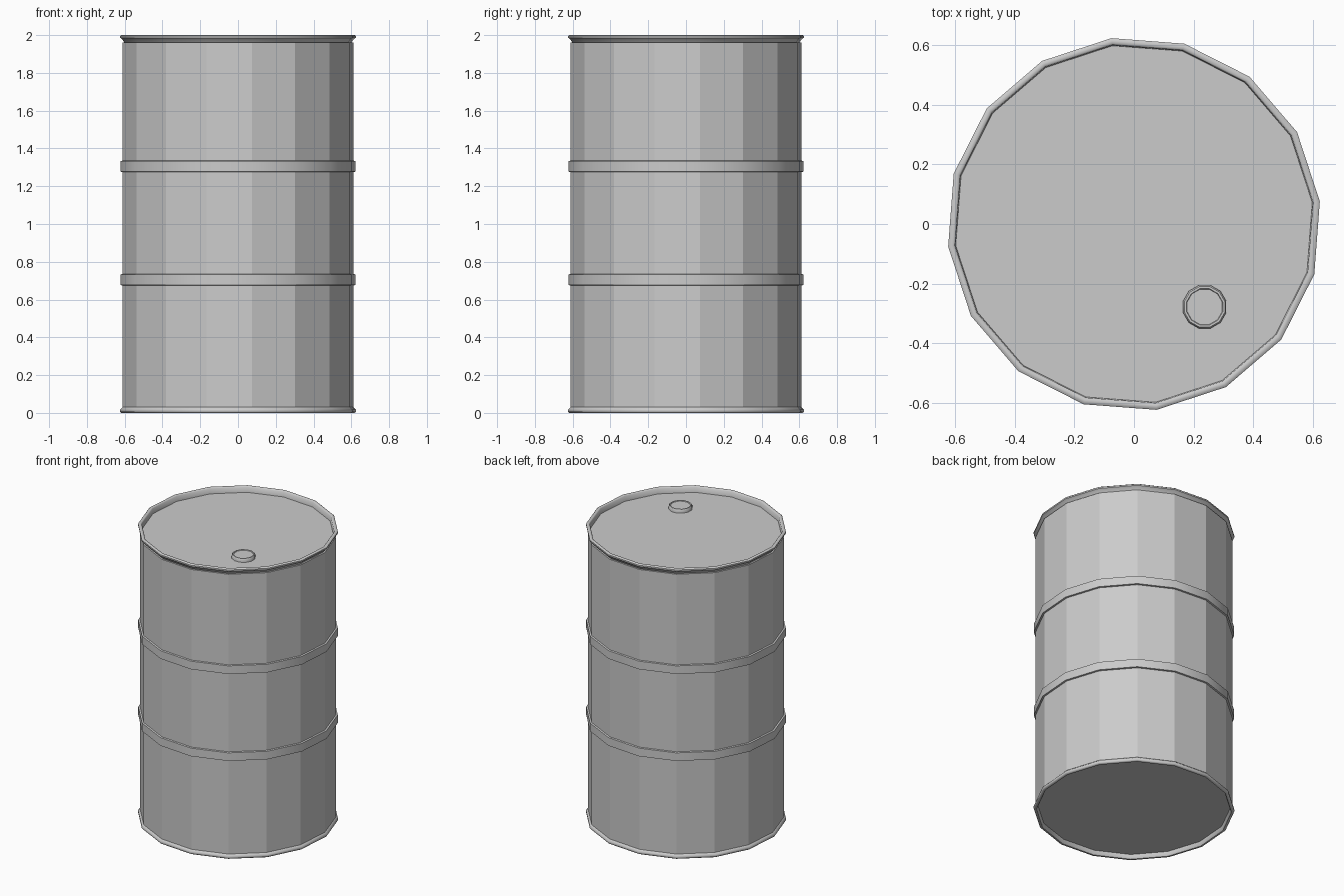
import bpy, bmesh, math

cube = bpy.data.objects.get("Cube")
if cube:
    bpy.data.objects.remove(cube, do_unlink=True)

SIDES = 16
TURN = math.radians(6.9)

steel = bpy.data.materials.new("grey_steel")
steel.use_nodes = True
GREY = (0.6, 0.6, 0.6, 1)
steel.diffuse_color = GREY
steel.node_tree.nodes["Principled BSDF"].inputs["Base Color"].default_value = GREY


def lathe(name, profile, sides=SIDES, turn=TURN, centre=(0, 0), closed=False, smooth=False):
    """Revolve (radius, z) points; radius 0 makes a centre point."""
    bm = bmesh.new()
    rings = []
    for r, z in profile:
        if r == 0:
            rings.append([bm.verts.new((0, 0, z))] * sides)
        else:
            angles = [turn + math.tau * i / sides for i in range(sides)]
            rings.append([bm.verts.new((r * math.cos(a), r * math.sin(a), z)) for a in angles])
    pairs = list(zip(rings, rings[1:]))
    if closed:
        pairs.append((rings[-1], rings[0]))
    for low, high in pairs:
        for i in range(sides):
            j = (i + 1) % sides
            corners = dict.fromkeys((low[i], low[j], high[j], high[i]))
            bm.faces.new(list(corners))
    bmesh.ops.recalc_face_normals(bm, faces=bm.faces)
    mesh = bpy.data.meshes.new(name)
    bm.to_mesh(mesh)
    bm.free()
    mesh.materials.append(steel)
    obj = bpy.data.objects.new(name, mesh)
    obj.location = (*centre, 0)
    bpy.context.collection.objects.link(obj)
    if smooth:
        bpy.ops.object.select_all(action="DESELECT")
        obj.select_set(True)
        bpy.context.view_layer.objects.active = obj
        bpy.ops.object.shade_smooth_by_angle(angle=math.radians(50))
    return obj


# Faceted shell with recessed ends
lathe("drum_body", [(0, 0.03), (0.608, 0.03), (0.616, 0.03),
                    (0.616, 1.96), (0.608, 1.96), (0, 1.96)])

# Flared rims at both ends
rim = [(0.616, 0.03), (0.628, 0.018), (0.628, 0.006), (0.622, 0),
       (0.61, 0), (0.605, 0.006), (0.602, 0.032)]
lathe("bottom_rim", rim, closed=True, smooth=True)
lathe("top_rim", [(r, 2 - z * (1.4 if r < 0.604 else 0.8)) for r, z in rim],
      closed=True, smooth=True)

# Two raised hoops
for name, z in (("lower_hoop", 0.705), ("upper_hoop", 1.305)):
    lathe(name, [(0.612, z - 0.031), (0.627, z - 0.028), (0.627, z + 0.028),
                 (0.612, z + 0.031)], closed=True, smooth=True)

# Filler cap on the lid
lathe("filler_cap", [(0.075, 1.958), (0.075, 1.978), (0.07, 1.985),
                     (0.063, 1.985), (0.061, 1.981), (0, 1.981)],
      sides=12, turn=math.radians(15), centre=(0.237, -0.278), smooth=True)
